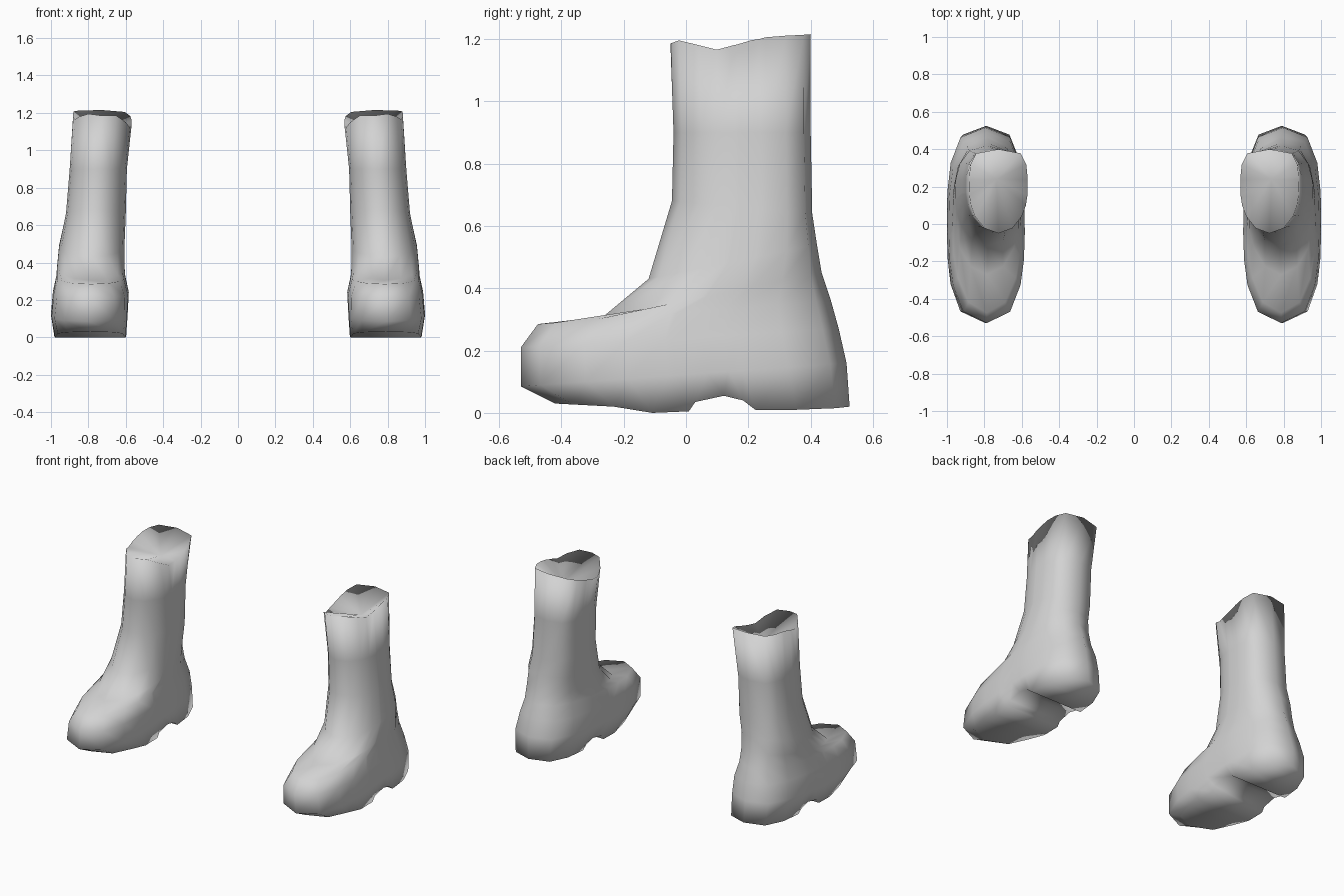
import bpy, bmesh
from math import pi, sin

cube = bpy.data.objects.get("Cube")
if cube:
    bpy.data.objects.remove(cube, do_unlink=True)

# Material
grey = bpy.data.materials.new("light grey")
grey.use_nodes = True
colour = (0.65, 0.65, 0.65, 1)
grey.diffuse_color = colour
grey.node_tree.nodes["Principled BSDF"].inputs["Base Color"].default_value = colour

# Stations from toe to heel, with heights of the sole and the wavy rim there
STATIONS = [0, .06, .2, .33, .454, .476, .573, .638, .68, .82, .95, 1]
SOLE_Z = [.03, .027, .02, 0, .005, .035, .055, .04, .01, .01, .015, .02]
RIM_Z = [1.185, 1.195, 1.18, 1.165, 1.18, 1.182, 1.195, 1.2, 1.205, 1.21, 1.213, 1.215]

# Rings: front y, front z, back y, back z, centre x, half width, front and back squareness
RINGS = [
    (-.42, 0, .525, 0, .79, .192, 2.8, 3),
    (-.53, .085, .515, .16, .795, .205, 2.8, 3),
    (-.53, .21, .49, .27, .787, .203, 2.6, 2.8),
    (-.475, .285, .465, .36, .787, .185, 2.2, 2.5),
    (-.27, .305, .435, .45, .787, .18, 2, 2.5),
    (-.12, .43, .42, .54, .782, .175, 2, 2.5),
    (-.045, .68, .405, .64, .76, .16, 2, 2.8),
    (-.04, .9, .40, .9, .747, .153, 2, 3),
    (-.05, 0, .40, 0, .725, .156, 2, 4),
]


def ring_points(index):
    """Points up the outer side from toe to heel, then back along the inner side."""
    fy, fz, by, bz, cx, half, front_p, back_p = RINGS[index]
    outer, inner = [], []
    for i, t in enumerate(STATIONS):
        p = front_p if t < .5 else back_p
        w = half * max(0, 1 - abs(2 * t - 1) ** p) ** (1 / p)
        y, z = fy + t * (by - fy), fz + t * (bz - fz)
        drop = 0
        if index == 0:
            z = SOLE_Z[i]
        elif index == len(RINGS) - 1:
            z, drop = RIM_Z[i], .05 * sin(pi * t)
        outer.append((cx + w, y, z))
        inner.append((cx - w, y, z - drop))
    return outer + inner[-2:0:-1]


def make_boot(name, side):
    bm = bmesh.new()
    rings = [[bm.verts.new((side * x, y, z)) for x, y, z in ring_points(i)]
             for i in range(len(RINGS))]
    count = len(rings[0])
    # Outer skin
    for low, high in zip(rings, rings[1:]):
        for i in range(count):
            j = (i + 1) % count
            bm.faces.new((low[i], low[j], high[j], high[i]))
    # Sole strips across the foot, arched in front of the heel
    sole = rings[0]
    for i in range(len(STATIONS) - 1):
        corners = [sole[i], sole[i + 1], sole[-i - 1], sole[-i]]
        bm.faces.new(list(dict.fromkeys(corners)))
    # Sunken fan inside the opening
    rim = rings[-1]
    centre = bm.verts.new((side * .735, .24, 1.09))
    for i in range(count):
        bm.faces.new((rim[i], rim[(i + 1) % count], centre))
    bmesh.ops.recalc_face_normals(bm, faces=bm.faces)
    for face in bm.faces:
        face.smooth = True
    mesh = bpy.data.meshes.new(name)
    bm.to_mesh(mesh)
    bm.free()
    mesh.materials.append(grey)
    bpy.context.collection.objects.link(bpy.data.objects.new(name, mesh))


make_boot("left_boot", 1)
make_boot("right_boot", -1)
